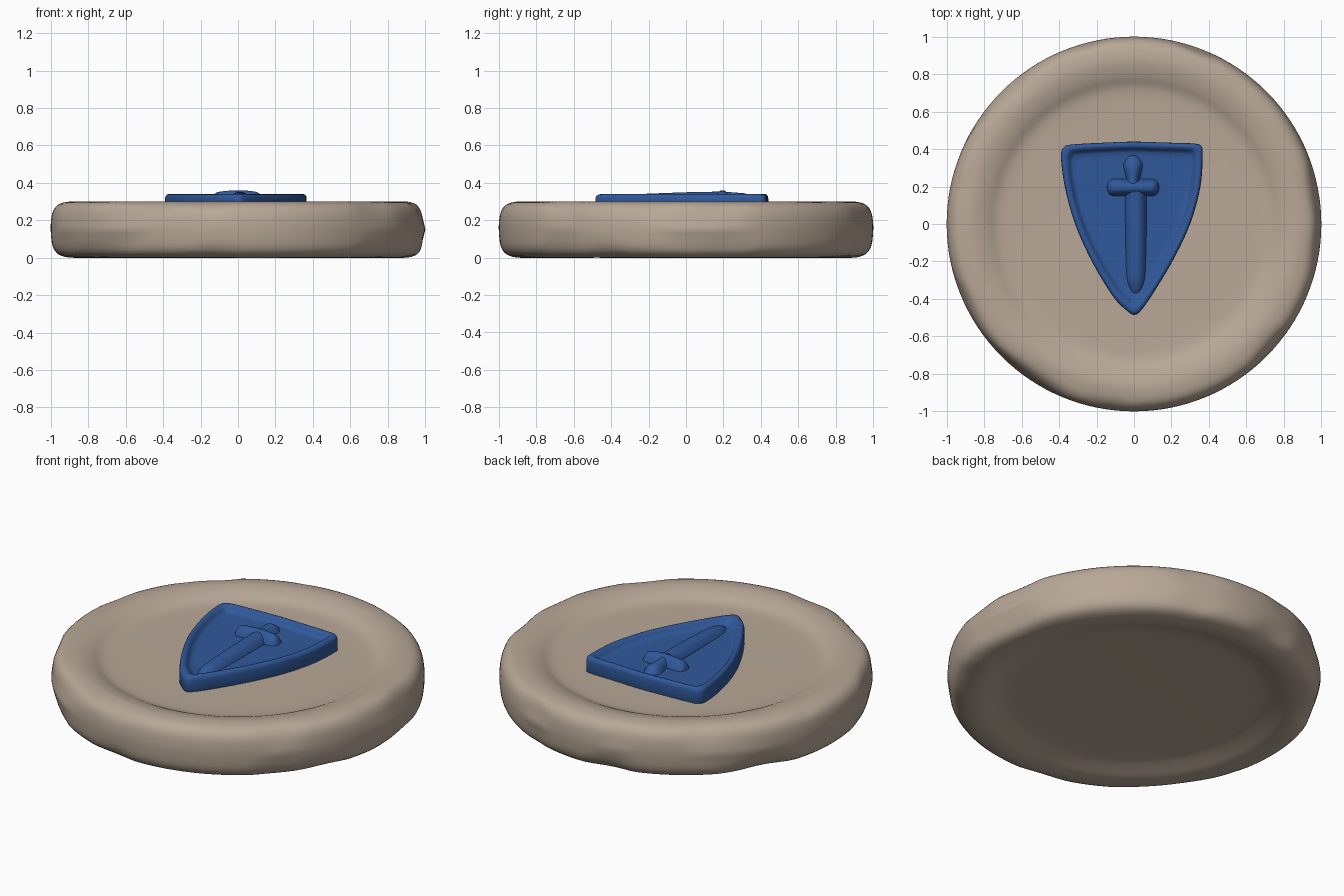
import bpy, bmesh, math
from mathutils import Vector, noise

if "Cube" in bpy.data.objects:
    bpy.data.objects.remove(bpy.data.objects["Cube"])


def material(name, color):
    m = bpy.data.materials.new(name)
    m.diffuse_color = color
    m.use_nodes = True
    m.node_tree.nodes["Principled BSDF"].inputs["Base Color"].default_value = m.diffuse_color
    return m


stone_mat = material("stone", (0.48, 0.39, 0.31, 1))
blue_mat = material("blue", (0.03, 0.10, 0.33, 1))


def catmull(pts, steps, closed):
    """Smooth curve through a few points."""
    pts = [Vector(p) for p in pts]
    n = len(pts)
    out = []
    for i in range(n if closed else n - 1):
        q = [pts[(i + k) % n] if closed else pts[min(max(i + k, 0), n - 1)]
             for k in (-1, 0, 1, 2)]
        for s in range(steps):
            t = s / steps
            out.append(0.5 * (2 * q[1] + (q[2] - q[0]) * t
                              + (2 * q[0] - 5 * q[1] + 4 * q[2] - q[3]) * t * t
                              + (3 * q[1] - q[0] - 3 * q[2] + q[3]) * t ** 3))
    if not closed:
        out.append(pts[-1])
    return out


def loft(name, rings, mat):
    """Skin closed rings of equal length and cap both ends."""
    bm = bmesh.new()
    rows = [[bm.verts.new(p) for p in r] for r in rings]
    n = len(rows[0])
    for a, b in zip(rows, rows[1:]):
        for i in range(n):
            j = (i + 1) % n
            bm.faces.new((a[i], a[j], b[j], b[i]))
    bm.faces.new(rows[0])
    bm.faces.new(rows[-1])
    bmesh.ops.recalc_face_normals(bm, faces=bm.faces)
    me = bpy.data.meshes.new(name)
    bm.to_mesh(me)
    bm.free()
    me.materials.append(mat)
    me.shade_smooth()
    ob = bpy.data.objects.new(name, me)
    bpy.context.collection.objects.link(ob)
    return ob


# Stone disc: turned profile with a rolled rim and a dished face on each side
profile = [(0.62, 0.045), (0.70, 0.04), (0.77, 0.022), (0.83, 0.004), (0.90, 0.0),
           (0.96, 0.018), (0.99, 0.06), (1.0, 0.13), (1.0, 0.19), (0.988, 0.25),
           (0.955, 0.287), (0.90, 0.30), (0.85, 0.299), (0.79, 0.284),
           (0.74, 0.262), (0.69, 0.253), (0.60, 0.25)]
SEG = 128
disc_rings = []
for r, z in catmull(profile, 3, False):
    ring = []
    for i in range(SEG):
        a = 2 * math.pi * i / SEG
        p = Vector((r * math.cos(a), r * math.sin(a), z))
        # worn, slightly dented rim, strongest at the outer corners
        wear = max(0.0, (r - 0.85) / 0.15) * (abs(z - 0.15) / 0.15)
        dent = max(0.0, noise.noise(p * 3.2 + Vector((4, 1, 7)))) * 0.05 * wear
        p.x *= 1 - dent
        p.y *= 1 - dent
        p.z += (0.15 - z) * dent * 2
        ring.append(p)
    disc_rings.append(ring)
loft("stone_disc", disc_rings, stone_mat)

# Shield: one outline repeated inward to make the raised border and sunken field
outline = catmull([(-0.375, 0.41), (-0.33, 0.425), (-0.15, 0.435), (0, 0.44),
                   (0.17, 0.435), (0.32, 0.43), (0.36, 0.415), (0.367, 0.37),
                   (0.355, 0.2), (0.30, 0.0), (0.205, -0.2), (0.09, -0.39),
                   (0.03, -0.47), (0, -0.485), (-0.03, -0.47), (-0.11, -0.39),
                   (-0.225, -0.2), (-0.315, 0.0), (-0.37, 0.2), (-0.39, 0.36)],
                  5, True)
centre = Vector((-0.01, 0.11))
steps = [(0.97, 0.225), (1.0, 0.245), (1.0, 0.315), (0.993, 0.328), (0.975, 0.337),
         (0.95, 0.34), (0.915, 0.337), (0.885, 0.325), (0.86, 0.313),
         (0.83, 0.307), (0.75, 0.305)]
loft("shield", [[(*(centre + (p - centre) * s), z) for p in outline]
                for s, z in steps], blue_mat)


def ridge(name, stations, across=False, offset=0.0, base=0.295):
    """Soft bell-shaped ridge along y (or x); stations are position, half width, top."""
    rings = []
    for pos, w, top in catmull(stations, 4, False):
        ring = []
        for k in range(17):
            u = -1 + k / 8
            h = base + (top - base) * (1 - abs(u) ** 2.5)
            side = offset + u * w
            ring.append((pos, side, h) if across else (side, pos, h))
        rings.append(ring)
    return loft(name, rings, blue_mat)


# Sword in relief
ridge("sword_blade", [(-0.38, 0.015, 0.30), (-0.34, 0.04, 0.322), (-0.27, 0.055, 0.338),
                      (-0.1, 0.06, 0.346), (0.05, 0.062, 0.351), (0.19, 0.062, 0.353)],
      offset=0.01)
ridge("sword_guard", [(-0.145, 0.02, 0.30), (-0.13, 0.042, 0.335), (-0.10, 0.05, 0.352),
                      (0.0, 0.048, 0.36), (0.09, 0.05, 0.353), (0.12, 0.042, 0.335),
                      (0.135, 0.02, 0.30)], across=True, offset=0.195)
ridge("sword_handle", [(0.17, 0.045, 0.354), (0.24, 0.04, 0.35), (0.28, 0.05, 0.347),
                       (0.32, 0.055, 0.342), (0.355, 0.035, 0.32), (0.37, 0.015, 0.30)],
      offset=-0.005)
